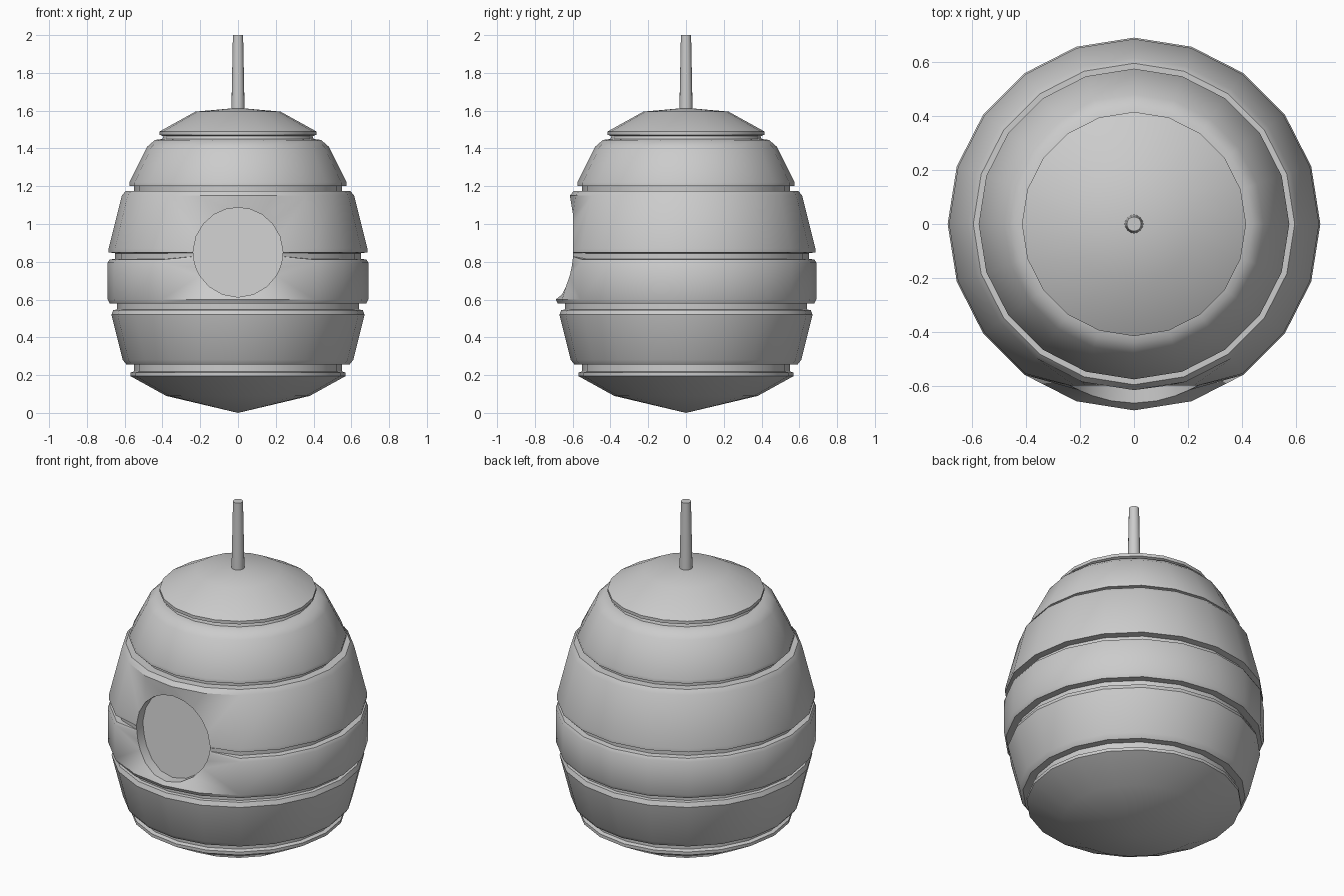
import bpy, bmesh, math

if "Cube" in bpy.data.objects:
    bpy.data.objects.remove(bpy.data.objects["Cube"])

SIDES = 20
HOLE_Z, HOLE_R = 0.85, 0.237

# (radius, height) from the lower tip to the crown
PROFILE = [(0.38, 0.09), (0.57, 0.195), (0.57, 0.213), (0.55, 0.22), (0.55, 0.255),
           (0.59, 0.255), (0.61, 0.28), (0.67, 0.52), (0.66, 0.545), (0.64, 0.547),
           (0.64, 0.58), (0.68, 0.58), (0.69, 0.60), (0.69, 0.795), (0.68, 0.812),
           (0.65, 0.815), (0.65, 0.845), (0.685, 0.85), (0.685, 0.87), (0.615, 1.15),
           (0.595, 1.175), (0.55, 1.175), (0.55, 1.20), (0.575, 1.20), (0.575, 1.22),
           (0.48, 1.41), (0.44, 1.445), (0.40, 1.45), (0.395, 1.465), (0.415, 1.472),
           (0.415, 1.49), (0.225, 1.595)]


def finish(bm, name):
    bmesh.ops.recalc_face_normals(bm, faces=bm.faces)
    mesh = bpy.data.meshes.new(name)
    bm.to_mesh(mesh)
    bm.free()
    ob = bpy.data.objects.new(name, mesh)
    bpy.context.collection.objects.link(ob)
    bpy.ops.object.select_all(action='DESELECT')
    ob.select_set(True)
    bpy.context.view_layer.objects.active = ob
    bpy.ops.object.shade_smooth_by_angle(angle=math.radians(35))


def lathe(bm, profile, bottom_z, top_z):
    rings = []
    for r, z in profile:
        rings.append([bm.verts.new((r * math.cos(a), r * math.sin(a), z))
                      for a in (2 * math.pi * i / SIDES for i in range(SIDES))])
    low, high = bm.verts.new((0, 0, bottom_z)), bm.verts.new((0, 0, top_z))
    for i in range(SIDES):
        j = (i + 1) % SIDES
        bm.faces.new((low, rings[0][j], rings[0][i]))
        bm.faces.new((high, rings[-1][i], rings[-1][j]))
        for a, b in zip(rings, rings[1:]):
            bm.faces.new((a[i], a[j], b[j], b[i]))


def rim_point(angle):
    z = HOLE_Z + HOLE_R * math.sin(angle)
    y = -0.598 - 0.065 * (max(0, HOLE_Z - z) / HOLE_R) ** 2
    return (HOLE_R * math.cos(angle), y, z)


def angle_of(v):
    return math.atan2(v.co.z - HOLE_Z, v.co.x)


# Banded hive body
bm = bmesh.new()
lathe(bm, PROFILE, 0.0, 1.615)

# Open the front four columns across the two middle bands
front = [f for f in bm.faces
         if all(0.599 < v.co.z < 1.151 for v in f.verts)
         and f.calc_center_median().y < 0
         and abs(f.calc_center_median().x) < 0.42]
bmesh.ops.delete(bm, geom=front, context='FACES')

# Stretch a dented surround from the opening to a round entrance
border = [e for e in bm.edges if e.is_boundary]
rim = {v: bm.verts.new(rim_point(angle_of(v))) for e in border for v in e.verts}
for e in border:
    a, b = e.verts
    bm.faces.new((a, b, rim[b], rim[a]))
rim_edges = [e for e in bm.edges if e.is_boundary]
long_edges = [e for e in rim_edges if e.calc_length() > 0.09]
bmesh.ops.subdivide_edges(bm, edges=long_edges, cuts=1)
rim_edges = [e for e in bm.edges if e.is_boundary]
for v in {v for e in rim_edges for v in e.verts}:
    v.co = rim_point(angle_of(v))

# Push the entrance inward and close its back
ext = bmesh.ops.extrude_edge_only(bm, edges=rim_edges)['geom']
inner = [g for g in ext if isinstance(g, bmesh.types.BMVert)]
bmesh.ops.translate(bm, verts=inner, vec=(0, 0.06, 0))
bm.faces.new(sorted(inner, key=angle_of))
finish(bm, "hive_body")

# Hanging stem
bm = bmesh.new()
bmesh.ops.create_cone(bm, cap_ends=True, segments=16, radius1=0.035, radius2=0.027, depth=0.4)
bmesh.ops.translate(bm, verts=bm.verts, vec=(0, 0, 1.8))
finish(bm, "hanging_stem")
